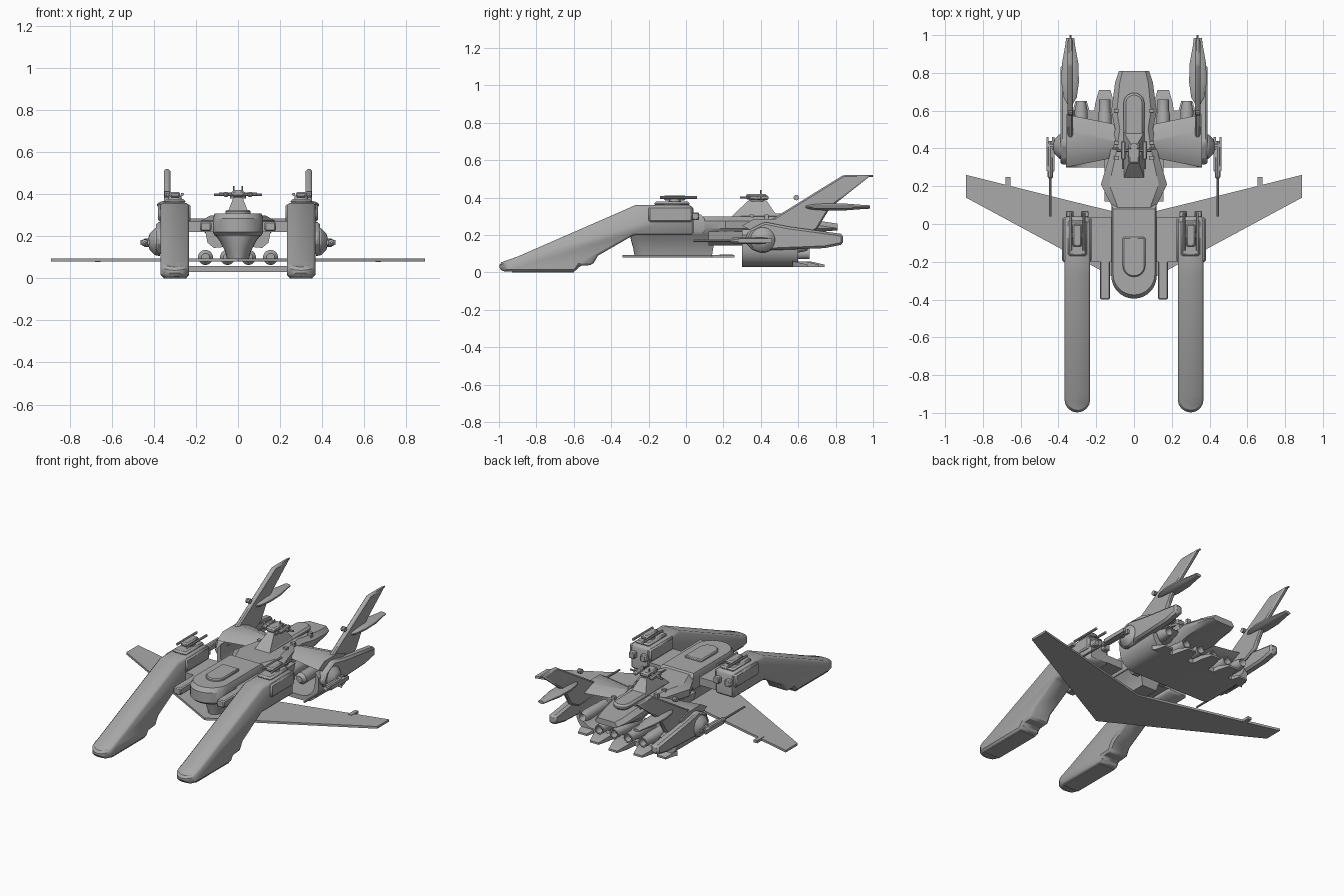
import bpy, bmesh, math
from mathutils import Vector

if "Cube" in bpy.data.objects:
    bpy.data.objects.remove(bpy.data.objects["Cube"])

hull = bpy.data.materials.new("hull_grey")
hull.use_nodes = True
GREY = (0.4, 0.4, 0.4, 1)
hull.diffuse_color = GREY
hull.node_tree.nodes["Principled BSDF"].inputs["Base Color"].default_value = GREY


def finish(name, bm, mirror=False, bevel=0, smooth=True):
    bmesh.ops.recalc_face_normals(bm, faces=bm.faces[:])
    me = bpy.data.meshes.new(name)
    bm.to_mesh(me)
    bm.free()
    me.materials.append(hull)
    ob = bpy.data.objects.new(name, me)
    bpy.context.collection.objects.link(ob)
    if smooth:
        bpy.ops.object.select_all(action='DESELECT')
        bpy.context.view_layer.objects.active = ob
        ob.select_set(True)
        bpy.ops.object.shade_smooth_by_angle(angle=math.radians(32))
    if bevel:
        m = ob.modifiers.new("Bevel", 'BEVEL')
        m.width, m.segments, m.limit_method = bevel, 1, 'ANGLE'
    if mirror:
        ob.modifiers.new("Mirror", 'MIRROR').use_axis[0] = True
    return ob


def loft(name, rings, **kw):
    """Skin a list of closed rings and cap both ends."""
    bm = bmesh.new()
    vs = [[bm.verts.new(p) for p in r] for r in rings]
    n = len(vs[0])
    for a, b in zip(vs, vs[1:]):
        for i in range(n):
            bm.faces.new((a[i], a[(i + 1) % n], b[(i + 1) % n], b[i]))
    bm.faces.new(vs[0])
    bm.faces.new(vs[-1])
    return finish(name, bm, **kw)


def prism(name, pts, axis, lo, hi, **kw):
    """Extrude a 2D profile along an axis: x takes (y,z), y takes (x,z), z takes (x,y)."""
    put = {"x": lambda p, h: (h, p[0], p[1]), "y": lambda p, h: (p[0], h, p[1]),
           "z": lambda p, h: (p[0], p[1], h)}[axis]
    return loft(name, [[put(p, h) for p in pts] for h in (lo, hi)], **kw)


def box(name, x, y, z, **kw):
    return prism(name, [(x[0], y[0]), (x[1], y[0]), (x[1], y[1]), (x[0], y[1])], "z", *z, **kw)


def tube(name, stations, axis="y", centre=(0, 0), sides=16, flat=1, **kw):
    """Round body from (position, radius) stations; flat squashes it."""
    def ring(t, r):
        out = []
        for k in range(sides):
            a = math.tau * (k + 0.5) / sides
            u, v = centre[0] + r * math.cos(a), centre[1] + r * flat * math.sin(a)
            out.append({"x": (t, u, v), "y": (u, t, v), "z": (u, v, t)}[axis])
        return out
    return loft(name, [ring(*s) for s in stations], **kw)


def arc(cx, cy, r, a0, a1, n=8):
    return [(cx + r * math.cos(math.radians(a0 + (a1 - a0) * i / n)),
             cy + r * math.sin(math.radians(a0 + (a1 - a0) * i / n))) for i in range(n + 1)]


def intersect(ob, cutter):
    m = ob.modifiers.new("Trim", 'BOOLEAN')
    m.operation, m.object, m.solver = 'INTERSECT', cutter, 'EXACT'
    dg = bpy.context.evaluated_depsgraph_get()
    me = bpy.data.meshes.new_from_object(ob.evaluated_get(dg))
    ob.modifiers.clear()
    ob.data = me
    bpy.data.objects.remove(cutter)


# Long sloping forward arms with rounded toes
leg = prism("forward_arm", [(-1, 0.015), (-1, 0.05), (-0.9, 0.085), (-0.27, 0.36), (0.03, 0.36),
                            (0.04, 0.34), (0.04, 0.2), (-0.28, 0.2), (-0.47, 0.09), (-0.5, 0.04),
                            (-0.57, 0.035), (-0.59, 0.005), (-0.97, 0.005)], "x", 0.2, 0.4)
plan = prism("arm_plan", arc(0.3, -0.93, 0.068, 180, 360) + [(0.368, 0.1), (0.232, 0.1)], "z", -0.1, 0.6)
intersect(leg, plan)
b = leg.modifiers.new("Bevel", 'BEVEL')
b.width, b.segments, b.limit_method = 0.012, 1, 'ANGLE'
leg.modifiers.new("Mirror", 'MIRROR')
box("arm_toe_sole", (0.245, 0.355), (-0.93, -0.6), (0, 0.02), mirror=True)
prism("arm_shoulder", [(-0.2, 0.27), (-0.2, 0.352), (0.035, 0.352), (0.035, 0.27)], "x", 0.225, 0.38,
      mirror=True, bevel=0.008)
for x in (0.26, 0.34):
    box("arm_rear_block", (x - 0.02, x + 0.02), (0.03, 0.07), (0.28, 0.32), mirror=True, bevel=0.005)

# Small guns on top of the arms
box("arm_gun_base", (0.25, 0.35), (-0.17, 0.02), (0.355, 0.378), mirror=True, bevel=0.01)
tube("arm_gun_mount", [(0.37, 0.035), (0.395, 0.03)], "z", (0.3, -0.06), mirror=True)
box("arm_gun_body", (0.275, 0.325), (-0.12, 0.0), (0.385, 0.412), mirror=True, bevel=0.008)
for x in (0.265, 0.335):
    tube("arm_gun_barrel", [(-0.14, 0.008), (0.06, 0.008)], "y", (x, 0.4), 8, mirror=True)

# Thin swept lower wing
prism("lower_wing", [(0, -0.34), (0.89, 0.14), (0.89, 0.26), (0.37, 0.13), (0, 0.04),
                     (-0.37, 0.13), (-0.89, 0.26), (-0.89, 0.14)], "z", 0.08, 0.094)
box("wing_edge_peg", (0.655, 0.68), (0.18, 0.25), (0.079, 0.096), mirror=True)

# Rounded nose of the fuselage and the keel below it
nose = arc(0, -0.275, 0.12, 180, 360, 16) + [(0.12, 0.1), (-0.12, 0.1)]


def shrink(s, z):
    return [(x * s, -0.15 + (y + 0.15) * s, z) for x, y in nose]


loft("nose_hull", [shrink(0.93, 0.205), shrink(1, 0.22), shrink(1, 0.285), shrink(0.92, 0.31)])
prism("nose_hatch", arc(0, -0.22, 0.06, 180, 360, 12) + [(0.06, -0.07), (-0.06, -0.07)], "z", 0.3, 0.325,
      bevel=0.006)
keel = arc(0, -0.2, 0.1, 180, 360, 12) + [(0.1, 0.16), (-0.1, 0.16)]
loft("keel", [[(x * s, -0.05 + (y + 0.05) * t, z) for x, y in keel]
              for s, t, z in ((1.1, 1, 0.21), (0.85, 0.98, 0.175), (0.62, 0.93, 0.13), (0.52, 0.9, 0.09))])

# Forward prongs and cross beams joining the arms to the fuselage
box("nose_prong", (0.127, 0.18), (-0.4, 0.03), (0.225, 0.27), mirror=True, bevel=0.006)
box("arm_cross_beam", (0.1, 0.25), (-0.2, 0.035), (0.22, 0.27), mirror=True)

# Middle and tail fuselage
half = [(0.1, 0.02), (0.12, 0.1), (0.175, 0.21), (0.13, 0.36), (0.1, 0.5), (0.12, 0.6), (0.1, 0.75), (0.08, 0.81)]
outline = half + [(-x, y) for x, y in reversed(half)]


def top_z(y):
    return 0.3 if y < 0.55 else 0.3 - (y - 0.55) * 0.15


loft("rear_fuselage", [[(x * 0.8, y, 0.2 if y < 0.7 else 0.225) for x, y in outline],
                       [(x, y, 0.235) for x, y in outline],
                       [(x, y, top_z(y) - 0.025) for x, y in outline],
                       [(x * 0.75, y, top_z(y)) for x, y in outline]])
prism("fuselage_side_flare", [(0.08, 0.22), (0.155, 0.22), (0.145, 0.17), (0.115, 0.145), (0.06, 0.15)],
      "y", 0.12, 0.36, mirror=True)
prism("tail_canopy", arc(0, 0.64, 0.055, 0, 180, 10) + [(-0.055, 0.28), (0.055, 0.28)], "z", 0.28, 0.315,
      bevel=0.012)
for y in (0.35, 0.43, 0.6):
    box("deck_fitting", (0.08, 0.105), (y - 0.01, y + 0.01), (0.28, 0.31), mirror=True)

# Central turret
loft("turret_base", [[(-a, y0, z), (a, y0, z), (a, y1, z), (-a, y1, z)]
                     for a, y0, y1, z in ((0.055, 0.24, 0.5, 0.295), (0.045, 0.27, 0.47, 0.325),
                                          (0.022, 0.335, 0.43, 0.385))])
tube("turret_ring", [(0.38, 0.04), (0.392, 0.04)], "z", (0, 0.38))
box("turret_head", (-0.03, 0.03), (0.32, 0.43), (0.39, 0.42), bevel=0.008)
tube("turret_axle", [(-0.09, 0.009), (0.09, 0.009)], "x", (0.39, 0.4), 8)
box("turret_pod", (0.045, 0.07), (0.34, 0.44), (0.388, 0.412), mirror=True, bevel=0.006)
tube("turret_barrel", [(0.29, 0.006), (0.35, 0.006)], "y", (0.058, 0.4), 8, mirror=True)
tube("turret_arm", [(0.08, 0.006), (0.115, 0.006)], "x", (0.4, 0.398), 8, mirror=True)
tube("turret_mast", [(0.41, 0.005), (0.44, 0.003)], "z", (0.02, 0.4), 6, mirror=True)

# Upper rear wing: hexagonal section from the fuselage to the side booms
loft("upper_rear_wing", [[(x, y0, 0.25), (x, y0 + 0.06, 0.285), (x, y1 - 0.08, 0.285), (x, y1, 0.255),
                          (x, y1 - 0.08, 0.22), (x, y0 + 0.06, 0.22)]
                         for x, y0, y1 in ((0.06, 0.36, 0.52), (0.36, 0.3, 0.58))], mirror=True)

# Open trough below, curving up into the booms
under = [(-0.36, 0.2)] + arc(-0.26, 0.13, 0.1, 180, 270, 6) + arc(0.26, 0.13, 0.1, 270, 360, 6) + [(0.36, 0.2)]
inner = [(x * 0.93, z + 0.03) for x, z in reversed(under)]
prism("belly_trough", under + inner, "y", 0.3, 0.6)
for x, y in ((0, 0.74), (0.155, 0.71), (0.28, 0.65)):
    loft("trough_tooth", [[(x - w, t, 0.03), (x + w, t, 0.03), (x + w, t, h), (x - w, t, h)]
                          for w, t, h in ((0.06, 0.57, 0.06), (0.05, y - 0.07, 0.058), (0.03, y, 0.042))],
         mirror=x > 0)

# Four thrusters
for x in (0.05, 0.155):
    tube("thruster", [(0.4, 0.02), (0.42, 0.036), (0.58, 0.036), (0.6, 0.03), (0.66, 0.03), (0.66, 0.022),
                      (0.62, 0.018)], "y", (x, 0.1), mirror=True)
tube("outer_thruster", [(0.42, 0.03), (0.6, 0.035), (0.65, 0.024), (0.6, 0.015)], "y", (0.28, 0.14), mirror=True)

# Side booms with hubs
prism("side_boom", [(0.31, 0.17), (0.34, 0.23), (0.42, 0.27), (0.55, 0.245), (0.84, 0.205), (0.84, 0.15), (0.74, 0.13),
                    (0.36, 0.115)], "x", 0.335, 0.39, mirror=True, bevel=0.012)
tube("boom_hub", [(0.37, 0.07), (0.395, 0.065), (0.42, 0.04), (0.425, 0.025)], "x", (0.41, 0.175), 20,
     mirror=True)

# Side guns
tube("side_gun_pivot", [(0.41, 0.02), (0.445, 0.02)], "x", (0.41, 0.17), 10, mirror=True)
for x in (0.428, 0.458):
    box("side_gun_rail", (x - 0.006, x + 0.006), (0.28, 0.46), (0.158, 0.182), mirror=True)
tube("side_gun_barrel", [(0.04, 0.006), (0.24, 0.007), (0.25, 0.016), (0.4, 0.018), (0.44, 0.012)], "y",
     (0.443, 0.17), 10, mirror=True)

# Tall swept tail fins with flat pods
prism("tail_fin", [(0.36, 0.2), (0.42, 0.26), (0.84, 0.52), (0.99, 0.52), (0.77, 0.345), (0.7, 0.23),
                   (0.62, 0.19)], "x", 0.322, 0.352, mirror=True, bevel=0.008)
tube("fin_pod", [(0.63, 0.012), (0.67, 0.036), (0.75, 0.048), (0.85, 0.045), (0.94, 0.028), (0.985, 0.022)], "y",
     (0.338, 0.35), 12, 0.42, mirror=True)
tube("fin_sensor", [(0.325, 0.015), (0.35, 0.015)], "x", (0.59, 0.4), 10, mirror=True)
tube("fin_tip_peg", [(0.97, 0.006), (1.0, 0.006)], "y", (0.337, 0.515), 6, mirror=True)
